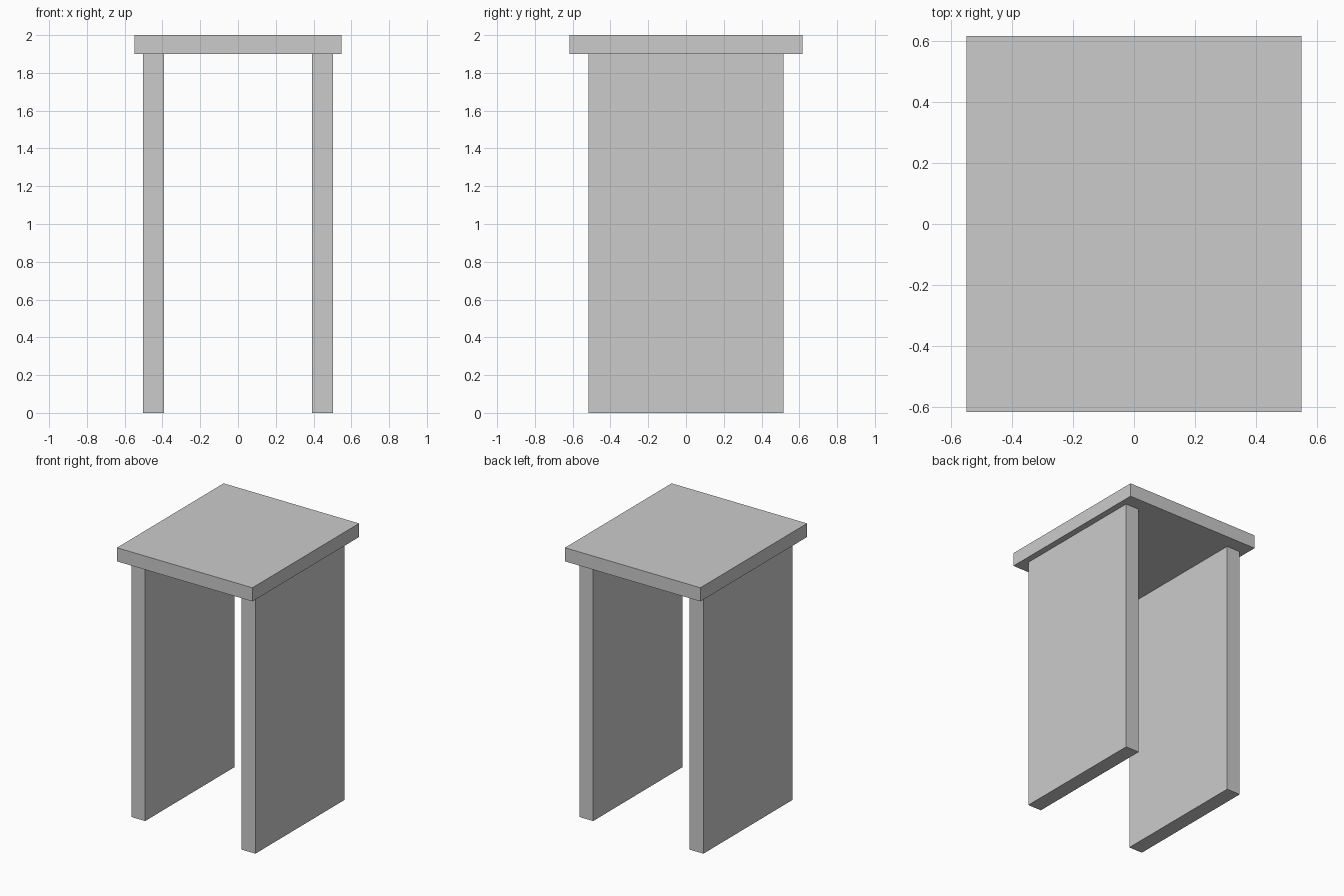
import bpy

if "Cube" in bpy.data.objects:
    bpy.data.objects.remove(bpy.data.objects["Cube"])


def box(name, size, center):
    bpy.ops.mesh.primitive_cube_add(size=1, location=center)
    obj = bpy.context.object
    obj.name = name
    obj.scale = size
    bpy.ops.object.transform_apply(location=False, rotation=False, scale=True)
    return obj


TOP_Z = 1.9  # underside of the top slab

# Top slab
box("table_top", (1.098, 1.235, 2 - TOP_Z), (0, 0, (2 + TOP_Z) / 2))

# Two panel legs
for name, side in (("left_leg_panel", -1), ("right_leg_panel", 1)):
    box(name, (0.111, 1.032, TOP_Z), (side * 0.447, 0, TOP_Z / 2))
